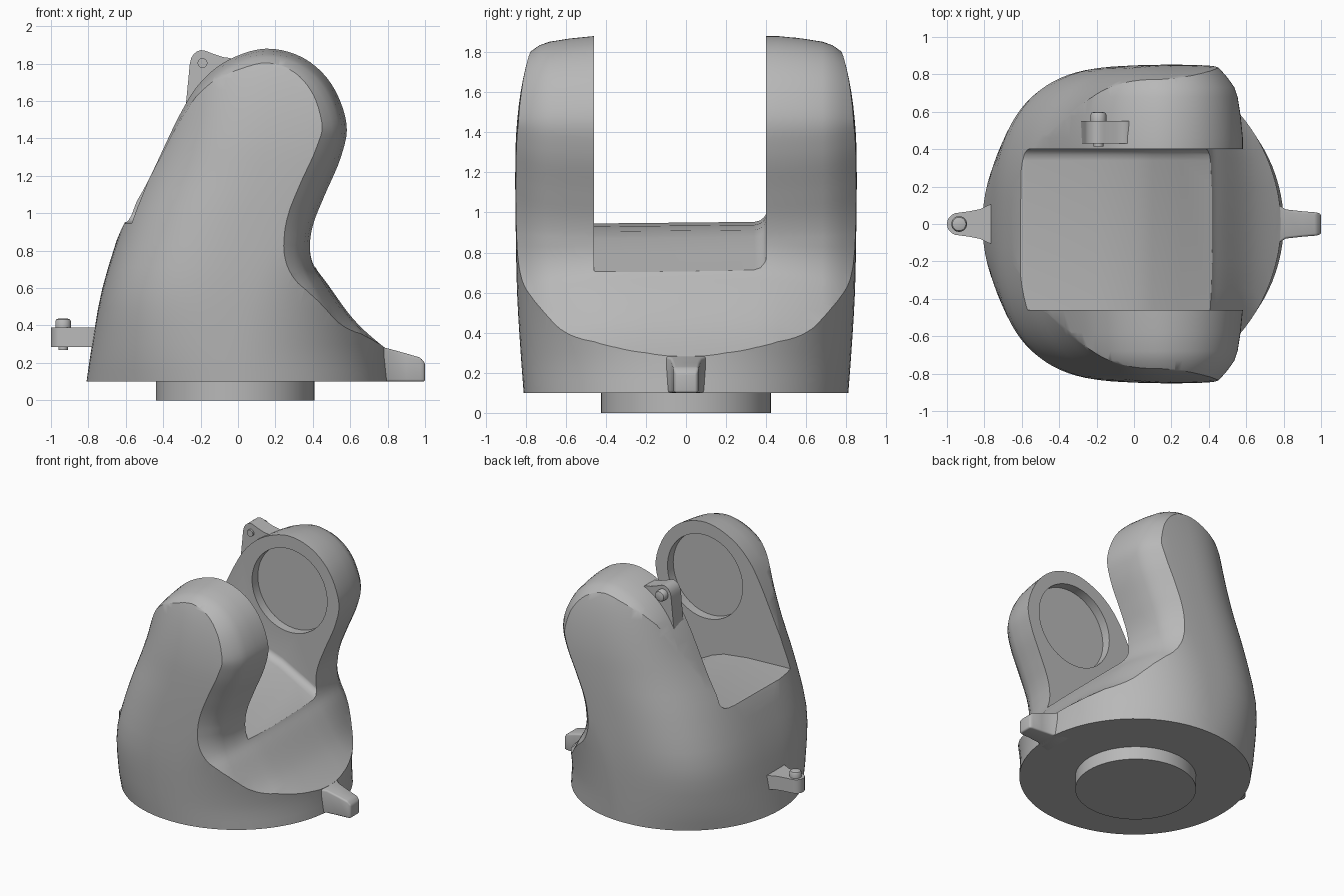
import bpy, bmesh, math
from mathutils import Vector

if "Cube" in bpy.data.objects:
    bpy.data.objects.remove(bpy.data.objects["Cube"], do_unlink=True)

grey = bpy.data.materials.new("plain_grey")
grey.use_nodes = True
COLOUR = (0.48, 0.48, 0.48, 1)
grey.diffuse_color = COLOUR
grey.node_tree.nodes["Principled BSDF"].inputs["Base Color"].default_value = COLOUR


def loft(name, rings):
    """Skin equal-length rings of points and cap both ends."""
    bm = bmesh.new()
    rows = [[bm.verts.new(p) for p in ring] for ring in rings]
    n = len(rows[0])
    for a, b in zip(rows, rows[1:]):
        for i in range(n):
            j = (i + 1) % n
            bm.faces.new((a[i], a[j], b[j], b[i]))
    bm.faces.new(rows[0])
    bm.faces.new(rows[-1])
    bmesh.ops.recalc_face_normals(bm, faces=bm.faces)
    mesh = bpy.data.meshes.new(name)
    bm.to_mesh(mesh)
    bm.free()
    mesh.materials.append(grey)
    ob = bpy.data.objects.new(name, mesh)
    bpy.context.collection.objects.link(ob)
    return ob


def turned(name, centre, axis, steps, sides=40):
    """Round part from (radius, distance) steps along an axis."""
    turn = Vector((0, 0, 1)).rotation_difference(Vector(axis)).to_matrix()
    circle = [(math.cos(k * math.tau / sides), math.sin(k * math.tau / sides)) for k in range(sides)]
    return loft(name, [[Vector(centre) + turn @ Vector((r * c, r * s, h)) for c, s in circle]
                       for r, h in steps])


def boolean(ob, other, operation):
    mod = ob.modifiers.new(operation.lower(), 'BOOLEAN')
    mod.operation, mod.object, mod.solver = operation, other, 'EXACT'
    bpy.context.view_layer.objects.active = ob
    bpy.ops.object.modifier_apply(modifier=mod.name)
    bpy.data.objects.remove(other, do_unlink=True)


def smooth(ob, angle=32):
    bpy.ops.object.select_all(action='DESELECT')
    ob.select_set(True)
    bpy.context.view_layer.objects.active = ob
    bpy.ops.object.shade_smooth_by_angle(angle=math.radians(angle))


def bevel(ob, width):
    mod = ob.modifiers.new("round", 'BEVEL')
    mod.width, mod.segments, mod.limit_method = width, 3, 'ANGLE'
    bpy.context.view_layer.objects.active = ob
    bpy.ops.object.modifier_apply(modifier=mod.name)


def spline(points, steps):
    """Catmull-Rom curve through the points."""
    pts = [Vector(p) for p in points]
    pts = [2 * pts[0] - pts[1]] + pts + [2 * pts[-1] - pts[-2]]
    out = []
    for a, b, c, d in zip(pts, pts[1:], pts[2:], pts[3:]):
        for k in range(steps):
            t = k / steps
            out.append(0.5 * (2 * b + (c - a) * t + (2 * a - 5 * b + 4 * c - d) * t ** 2
                              + (3 * b - a - 3 * c + d) * t ** 3))
    return out + [pts[-2]]


def inset(path, rim, dip):
    """Offset the outline inwards, by an extra dip along the low skirt."""
    out = []
    for i, p in enumerate(path):
        t = (path[min(i + 1, len(path) - 1)] - path[max(i - 1, 0)]).normalized()
        low = min(1, max(0, (.85 - p.y) / .4)) if p.x > .3 else 0
        out.append(p + (rim + dip * low) * Vector((t.y, -t.x)))
    return out


# Side outline of the yoke, chamfered towards both outer faces
outline = spline([(-.95, -.3), (-.9, .1), (-.78, .5), (-.63, .9), (-.482, 1.17), (-.315, 1.52),
                  (-.2, 1.7), (-.05, 1.82), (.15, 1.88), (.35, 1.83), (.5, 1.69), (.58, 1.48),
                  (.55, 1.3), (.465, 1.1), (.405, .95), (.385, .83), (.41, .72), (.48, .62),
                  (.62, .43), (.78, .285), (.95, .17), (1.05, -.3)], 5)
chamfer = [(.2, 0, 0), (.35, 0, .01), (.46, 0, .025), (.58, .012, .05), (.68, .028, .065),
           (.73, .045, .07), (.78, .08, .065), (.82, .115, .055), (.85, .145, .05), (.9, .2, .05)]
layers = [(-y, rim, dip) for y, rim, dip in reversed(chamfer)] + chamfer
body = loft("yoke_body", [[(p.x, y, p.y) for p in inset(outline, rim, dip)] for y, rim, dip in layers])

# Rounded hull: height, -x edge, +x edge, half width, squareness of the -x and +x halves
hull_keys = [(.1, -.81, .80, .81, 2.05, 2), (.3, -.78, .785, .825, 2.4, 2), (.6, -.725, .8, .843, 2.85, 2.2),
             (.94, -.62, .88, .85, 2.85, 2.7), (1.2, -.52, .95, .852, 2.8, 2.8), (1.4, -.45, .95, .847, 2.8, 3),
             (1.6, -.41, .95, .825, 2.8, 3), (1.78, -.4, .95, .785, 2.8, 3), (1.95, -.4, .95, .72, 2.8, 3)]
rings = []
for z, x0, x1, half, back_power, front_power in spline(hull_keys, 3):
    ring = []
    for k in range(96):
        c, s = math.cos(k * math.tau / 96), math.sin(k * math.tau / 96)
        power = front_power if c > 0 else back_power
        ring.append(((x0 + x1) / 2 + (x1 - x0) / 2 * math.copysign(abs(c) ** (2 / power), c),
                     half * math.copysign(abs(s) ** (2 / power), s), z))
    rings.append(ring)
boolean(body, loft("hull_tool", rings), 'INTERSECT')

# Slot between the arms: sloping saddle floor, filleted into one arm
floor = [(-2, .94), (-.58, .945), (-.2, .93), (.0, .905), (.1, .87), (.25, .79), (.42, .7), (2, .68)]
top = [(2, 3), (-2, 3)]
fillet = [(-.46, 0), (.34, .008), (.37, .015), (.388, .03), (.398, .045), (.4, .06)]
boolean(body, loft("slot_tool", [[(x, y, z + up) for x, z in floor] + [(x, y, z) for x, z in top]
                                 for y, up in fillet]), 'DIFFERENCE')

# Round bearing seats in both inner faces
for y, way in ((-.46, -1), (.4, 1)):
    seat = turned("seat_tool", (.16, y, 1.46), (0, way, 0), [(.32, -.1), (.32, .07)], 64)
    boolean(body, seat, 'DIFFERENCE')
smooth(body)

# Round foot
smooth(turned("foot_disc", (-.015, 0, 0), (0, 0, 1), [(.423, 0), (.423, .12)], 96))

# Pointer lug at the +x side
sections = [(.68, .13, .31), (.77, .105, .285), (.81, .078, .275), (.9, .068, .25), (.975, .062, .228), (1, .055, .2)]
pointer = loft("pointer_lug", [[(x, -w, .1), (x, w, .1), (x, w, h), (x, -w, h)] for x, w, h in sections])
bevel(pointer, .012)
smooth(pointer, 40)

# Lug with rounded tip at the -x side
flank = [(-.7, .13), (-.78, .1), (-.82, .08), (-.88, .068)]
tip = [(-.94 + .06 * math.cos(a), .06 * math.sin(a)) for a in
       (math.radians(90 + 18 * k) for k in range(11))]
plan = flank + tip + [(x, -y) for x, y in reversed(flank)]
smooth(loft("lower_lug", [[(x, y, z) for x, y in plan] for z in (.285, .39)]))

# Lug on top of one arm
ear = spline([(-.3, 1.5), (-.28, 1.58), (-.265, 1.72), (-.25, 1.83), (-.2, 1.872),
              (-.14, 1.855), (-.08, 1.835), (-.03, 1.825), (.02, 1.78)], 3)
smooth(loft("upper_lug", [[(p.x, y, p.y) for p in ear] for y in (.43, .55)]))

# Pins through both lugs
pin = [(.026, 0), (.026, .12), (.042, .12), (.042, .155), (.036, .165), (.02, .17)]
smooth(turned("lower_pin", (-.935, 0, .268), (0, 0, 1), pin))
smooth(turned("upper_pin", (-.19, .415, 1.803), (0, 1, 0), [(r, h + .015 * (h > 0)) for r, h in pin]))
